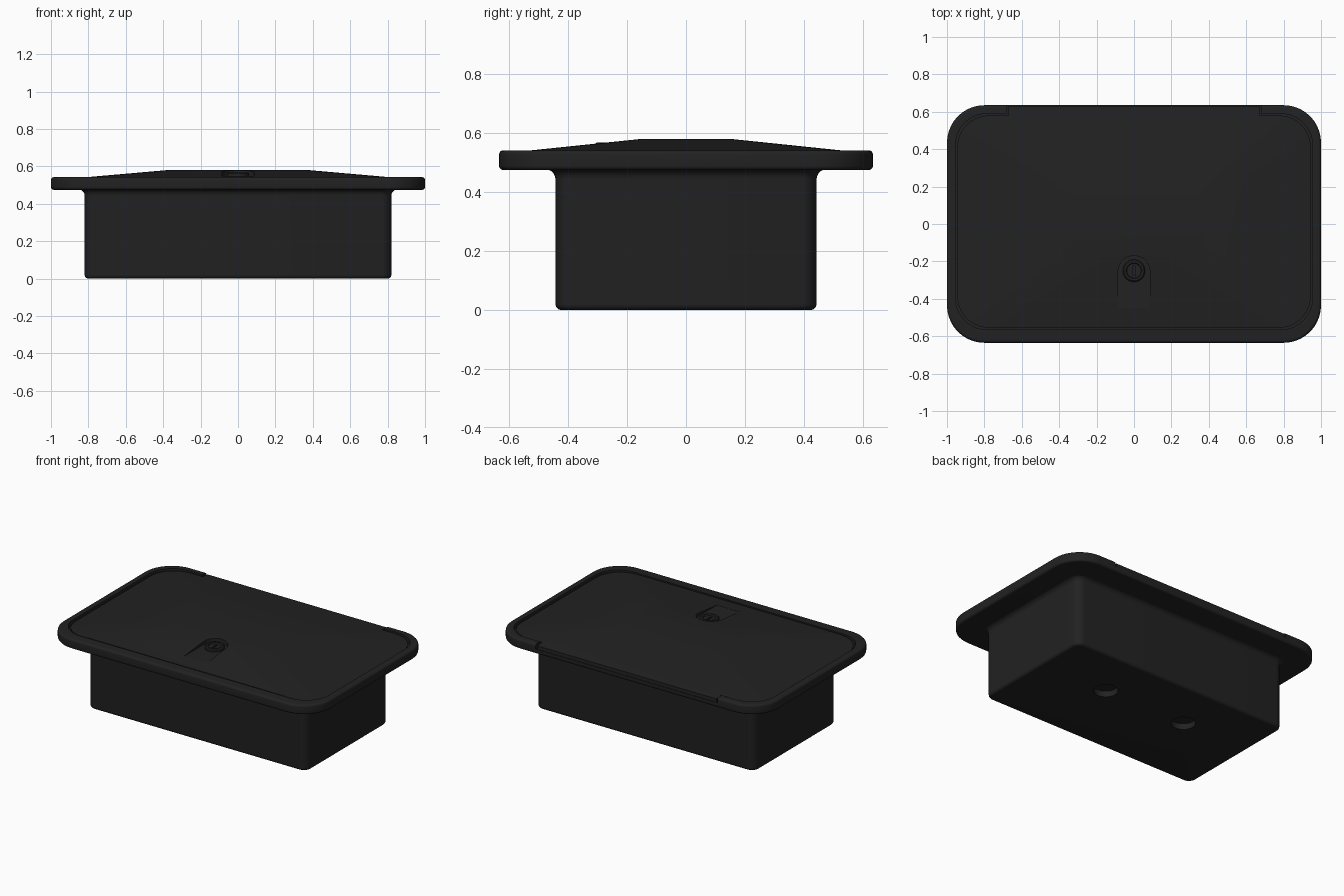
import bpy, bmesh, math

if "Cube" in bpy.data.objects:
    bpy.data.objects.remove(bpy.data.objects["Cube"])

black = bpy.data.materials.new("matte_black")
black.diffuse_color = (0.016, 0.016, 0.016, 1)
black.use_nodes = True
black.node_tree.nodes["Principled BSDF"].inputs["Base Color"].default_value = black.diffuse_color


def rounded(x0, x1, y0, y1, r, n=10):
    """Counter-clockwise rounded rectangle outline."""
    pts = []
    corners = [(x1 - r, y1 - r), (x0 + r, y1 - r), (x0 + r, y0 + r), (x1 - r, y0 + r)]
    for i, (cx, cy) in enumerate(corners):
        for k in range(n + 1):
            a = math.pi / 2 * (i + k / n)
            pts.append((cx + r * math.cos(a), cy + r * math.sin(a)))
    return pts


def loft(name, rings):
    """Closed solid through a list of (outline, z) rings."""
    bm = bmesh.new()
    loops = [[bm.verts.new((x, y, z)) for x, y in pts] for pts, z in rings]
    n = len(loops[0])
    for a, b in zip(loops, loops[1:]):
        for i in range(n):
            j = (i + 1) % n
            bm.faces.new((a[i], a[j], b[j], b[i]))
    bm.faces.new(loops[0][::-1])
    bm.faces.new(loops[-1])
    me = bpy.data.meshes.new(name)
    bm.to_mesh(me)
    bm.free()
    ob = bpy.data.objects.new(name, me)
    bpy.context.collection.objects.link(ob)
    me.materials.append(black)
    return ob


def rect_ring(hx, hy, r, z):
    return rounded(-hx, hx, -hy, hy, r), z


def circle(cx, cy, r, n=40):
    return [(cx + r * math.cos(2 * math.pi * i / n), cy + r * math.sin(2 * math.pi * i / n))
            for i in range(n)]


def boolean(ob, cutter, op):
    """Apply a boolean and drop the cutter."""
    bpy.context.view_layer.objects.active = ob
    m = ob.modifiers.new("cut", 'BOOLEAN')
    m.operation, m.object, m.solver = op, cutter, 'EXACT'
    bpy.ops.object.modifier_apply(modifier=m.name)
    bpy.data.objects.remove(cutter)


def smooth(ob, angle=32):
    bpy.ops.object.select_all(action='DESELECT')
    ob.select_set(True)
    bpy.context.view_layer.objects.active = ob
    bpy.ops.object.shade_smooth_by_angle(angle=math.radians(angle))


def opening(gap):
    """Lid outline: rounded at the front and back corners, with a hinge tab at the back."""
    x, r, t = 0.955 - gap, 0.17, 0.68 - gap
    pts = rounded(-x, x, -0.565 + gap, 0.59 - gap, r)
    back = 0.632 if gap else 0.7
    tab = [(t, 0.59 - gap), (t, back), (-t, back), (-t, 0.59 - gap)]
    return pts[:11] + tab + pts[11:]


# Body: tub with rounded base and a fillet flaring under the flange
rings = []
for k in range(6):
    a = math.pi / 2 * k / 5
    d = 0.02 * (1 - math.sin(a))
    rings.append(rect_ring(0.82 - d, 0.443 - d, 0.055 - d, 0.02 * (1 - math.cos(a))))
for k in range(6):
    a = math.pi / 2 * k / 5
    d = 0.035 * (1 - math.cos(a))
    rings.append(rect_ring(0.82 + d, 0.443 + d, 0.055 + d, 0.443 + 0.035 * math.sin(a)))
tub = loft("tub", rings)
# Two round cable entries in the base
for x in (-0.31, 0.31):
    c = circle(x, 0.1, 0.075)
    boolean(tub, loft("entry_cutter", [(c, -0.1), (c, 0.04)]), 'DIFFERENCE')
smooth(tub)

# Flange with rounded edges, recessed for the lid and open at the back hinge
rings = []
for zc, sign in ((0.49, -1), (0.527, 1)):
    ks = range(6) if sign < 0 else range(5, -1, -1)
    for k in ks:
        a = math.pi / 2 * k / 5
        d = 0.015 * (1 - math.sin(a))
        rings.append(rect_ring(1.0 - d, 0.635 - d, 0.2 - d, zc + sign * 0.015 * math.cos(a)))
flange = loft("flange", rings)
recess = opening(0)
boolean(flange, loft("recess_cutter", [(recess, 0.508), (recess, 0.7)]), 'DIFFERENCE')
smooth(flange)

# Lid: shallow hipped dome trimmed to the lid outline
lid = loft("lid", [rect_ring(1.02, 0.7, 0.2, 0.506), rect_ring(1.02, 0.7, 0.2, 0.524),
                   rect_ring(0.38, 0.16, 0.04, 0.58)])
trim = opening(0.01)
boolean(lid, loft("trim_cutter", [(trim, 0.4), (trim, 0.7)]), 'INTERSECT')
# Level finger slot that runs out of the sloping lid
slot = [(-0.085, -0.45), (0.085, -0.45)]
slot += [(0.085 * math.cos(math.pi * k / 20), -0.255 + 0.085 * math.sin(math.pi * k / 20))
         for k in range(21)]
boolean(lid, loft("slot_cutter", [(slot, 0.549), (slot, 0.7)]), 'DIFFERENCE')
smooth(lid, 20)

# Lock: raised barrel with stepped face and a key slot
lock = loft("lock_barrel", [(circle(0, -0.25, 0.06), 0.54), (circle(0, -0.25, 0.06), 0.562),
                            (circle(0, -0.25, 0.053), 0.568), (circle(0, -0.25, 0.042), 0.568),
                            (circle(0, -0.25, 0.038), 0.56)])
key = rounded(-0.007, 0.007, -0.275, -0.225, 0.006, 3)
boolean(lock, loft("key_cutter", [(key, 0.55), (key, 0.6)]), 'DIFFERENCE')
smooth(lock)
